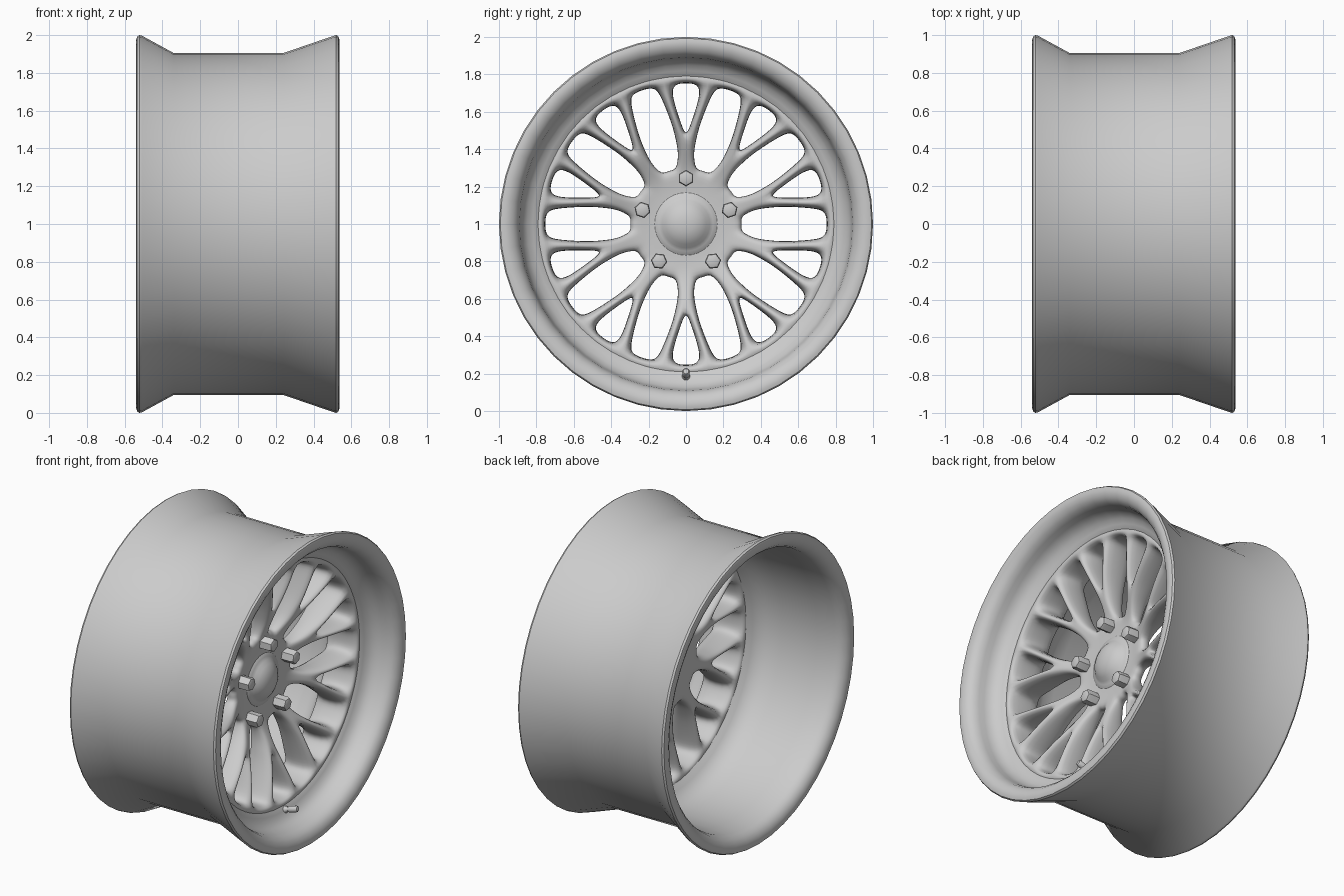
import bpy, bmesh
from math import sin, cos, pi, radians
from mathutils import Vector, Matrix

if "Cube" in bpy.data.objects:
    bpy.data.objects.remove(bpy.data.objects["Cube"])

HUB = Vector((0, 0, 1))          # wheel axis runs along x through this point
BACK = 0.11                      # x of the flat back of the spoke disc


def make_object(name, bm, smooth=35):
    bmesh.ops.recalc_face_normals(bm, faces=bm.faces)
    me = bpy.data.meshes.new(name)
    bm.to_mesh(me)
    bm.free()
    ob = bpy.data.objects.new(name, me)
    bpy.context.collection.objects.link(ob)
    bpy.ops.object.select_all(action='DESELECT')
    ob.select_set(True)
    bpy.context.view_layer.objects.active = ob
    bpy.ops.object.shade_smooth_by_angle(angle=radians(smooth))
    return ob


def polar(x, r, a):
    return HUB + Vector((x, r * cos(a), r * sin(a)))


def lathe(profile, seg, closed, matrix=None):
    """Spin (x, r) points about the x axis; ends are capped when open."""
    bm = bmesh.new()
    rings = [[bm.verts.new(Vector((x, r * cos(2 * pi * i / seg), r * sin(2 * pi * i / seg))))
              for i in range(seg)] for x, r in profile]
    n = len(rings)
    for k in range(n if closed else n - 1):
        a, b = rings[k], rings[(k + 1) % n]
        for i in range(seg):
            j = (i + 1) % seg
            bm.faces.new((a[i], a[j], b[j], b[i]))
    if not closed:
        bm.faces.new(rings[0])
        bm.faces.new(rings[-1])
    bm.transform(matrix or Matrix.Translation(HUB))
    return bm


# Rim: barrel, thick rolled lips and the web that carries the spokes
rim_profile = [
    (-0.34, 0.905), (0.24, 0.905), (0.505, 0.996), (0.52, 1.0), (0.532, 0.993),
    (0.537, 0.975), (0.534, 0.95), (0.522, 0.925), (0.50, 0.903), (0.465, 0.891),
    (0.43, 0.886), (0.395, 0.875), (0.365, 0.85), (0.348, 0.82), (0.335, 0.79),
    (0.32, 0.775), (0.13, 0.77), (0.11, 0.785), (0.085, 0.82), (0.05, 0.85), (0.0, 0.87),
    (-0.08, 0.88), (-0.34, 0.884), (-0.465, 0.891), (-0.50, 0.903), (-0.524, 0.925),
    (-0.536, 0.95), (-0.539, 0.975), (-0.534, 0.993), (-0.522, 1.0), (-0.507, 0.996)]
make_object("rim", lathe(rim_profile, 48, True), 30)

# Spoke disc: half of one Y-shaped spoke as a cage (radius, degrees), mirrored round
cage = {
    'O': (0, 0), 'P0': (.12, 0), 'P1': (.12, 9), 'P2': (.12, 18),
    'A0': (.22, 0), 'A1': (.22, 9), 'A2': (.22, 18),
    'B0': (.30, 0), 'B1': (.295, 10), 'B2': (.305, 18),
    'C0': (.38, 0), 'C1': (.38, 6.2), 'D0': (.475, 0), 'D1': (.45, 7.2),
    'E0': (.53, 2.4), 'E1': (.53, 7.9), 'F0': (.70, 6.3), 'F1': (.70, 11.3),
    'G0': (.752, 0), 'G1': (.75, 4.6), 'G2': (.75, 13.2), 'G3': (.752, 18),
    'H0': (.79, 0), 'H1': (.79, 5.6), 'H2': (.79, 12), 'H3': (.79, 18),
    'I0': (.84, 0), 'I1': (.84, 5.6), 'I2': (.84, 12), 'I3': (.84, 18)}
faces = """O P0 P1|O P1 P2|P0 A0 A1 P1|P1 A1 A2 P2|A0 B0 B1 A1|A1 B1 B2 A2|
B0 C0 C1 B1|C0 D0 D1 C1|D0 E0 E1 D1|E0 F0 F1 E1|F0 G1 G2 F1|
G0 H0 H1 G1|G1 H1 H2 G2|G2 H2 H3 G3|H0 I0 I1 H1|H1 I1 I2 H2|H2 I2 I3 H3"""
dish = [(0, .18), (.22, .18), (.30, .195), (.38, .23), (.46, .265), (.53, .295),
        (.70, .338), (.75, .343), (.79, .34), (.84, .31)]


def dish_x(r):
    for (r0, x0), (r1, x1) in zip(dish, dish[1:]):
        if r <= r1:
            return x0 + (x1 - x0) * (r - r0) / (r1 - r0)
    return dish[-1][1]


bm = bmesh.new()
for k in range(10):
    for side in (1, -1):
        vs = {n: bm.verts.new(polar(dish_x(r), r, pi / 2 + radians(36 * k + side * d)))
              for n, (r, d) in cage.items()}
        for f in faces.replace("\n", "").split("|"):
            loop = [vs[n] for n in f.split()]
            bm.faces.new(loop if side > 0 else loop[::-1])
bmesh.ops.remove_doubles(bm, verts=bm.verts, dist=1e-4)
bmesh.ops.recalc_face_normals(bm, faces=bm.faces)
# extrude the cage back to a flat rear plane
ret = bmesh.ops.extrude_face_region(bm, geom=list(bm.faces), use_keep_orig=True)
for v in [g for g in ret['geom'] if isinstance(g, bmesh.types.BMVert)]:
    v.co.x = BACK
spokes = make_object("spokes", bm, 180)
sub = spokes.modifiers.new("Smooth", 'SUBSURF')
sub.levels = sub.render_levels = 2

# Centre cap: shallow dome that flares softly into the hub
cap = [(0.165, 0.18), (0.183, 0.165), (0.188, 0.145), (0.20, 0.128), (0.218, 0.108),
       (0.235, 0.08), (0.246, 0.045), (0.249, 0.012)]
make_object("centre_cap", lathe(cap, 32, False), 60)

# Five hexagonal wheel nuts
for k in range(5):
    a = pi / 2 + k * 2 * pi / 5
    m = Matrix.Translation(polar(0, 0.245, a)) @ Matrix.Rotation(a, 4, 'X')
    nut = [(0.13, 0.044), (0.252, 0.044), (0.264, 0.039), (0.268, 0.03)]
    make_object("wheel_nut_%d" % (k + 1), lathe(nut, 6, False, m), 30)

# Tyre valve, tilted slightly towards the axle
m = Matrix.Translation(HUB + Vector((0.305, 0, -0.828))) @ Matrix.Rotation(radians(-17), 4, 'Y')
valve = [(-0.02, 0.022), (0.05, 0.022), (0.06, 0.015), (0.07, 0.015), (0.075, 0.02),
         (0.13, 0.02), (0.138, 0.014)]
make_object("valve", lathe(valve, 12, False, m), 40)
